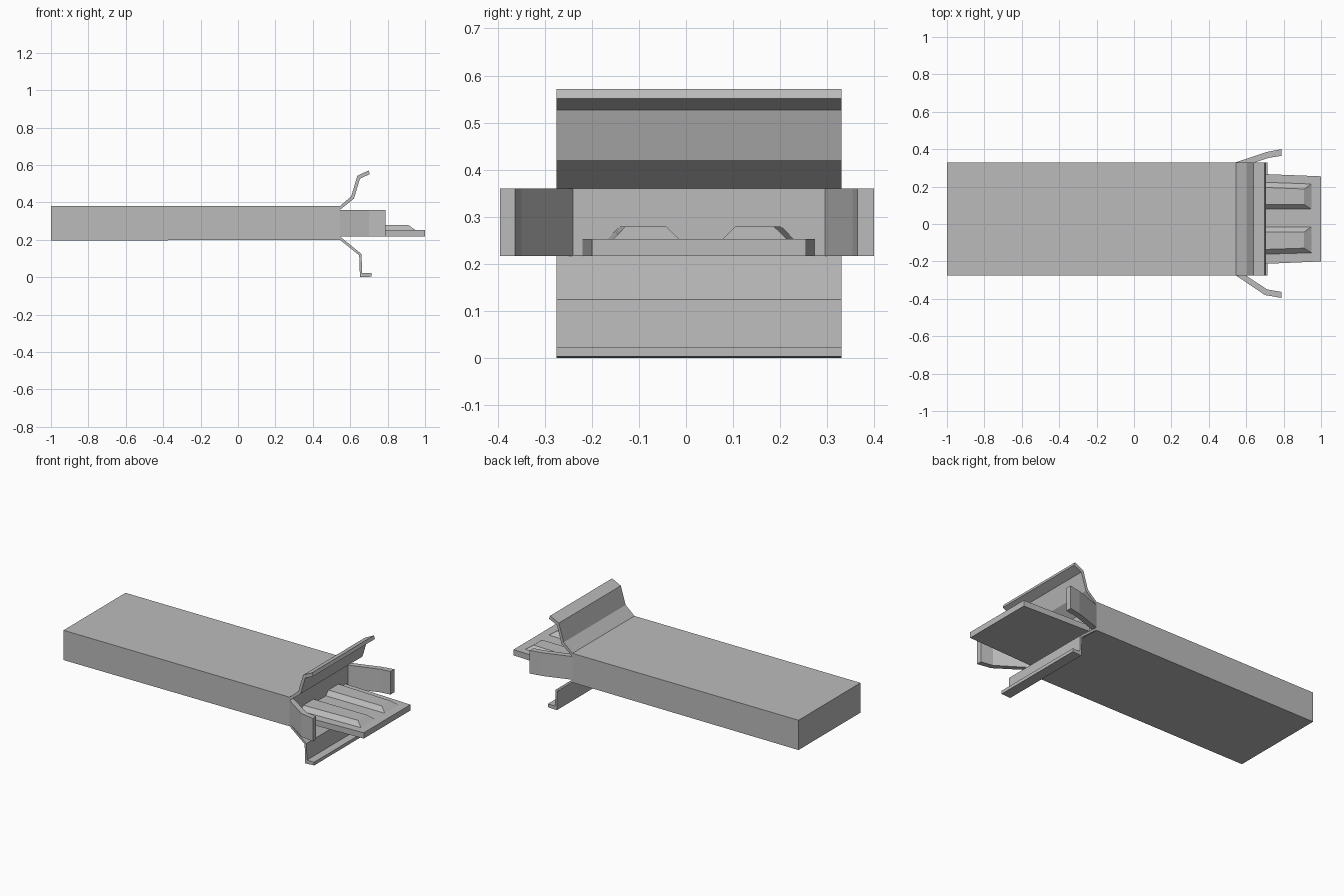
import bpy
import bmesh
from mathutils import Vector

cube = bpy.data.objects.get("Cube")
if cube:
    bpy.data.objects.remove(cube, do_unlink=True)

grey = bpy.data.materials.new("plain grey")
grey.use_nodes = True
COLOUR = (0.5, 0.5, 0.5, 1)
grey.diffuse_color = COLOUR
grey.node_tree.nodes["Principled BSDF"].inputs["Base Color"].default_value = COLOUR

Y_MIN, Y_MAX = -0.275, 0.33
X_JOINT = 0.545


def add_object(name, bm):
    bmesh.ops.recalc_face_normals(bm, faces=bm.faces)
    mesh = bpy.data.meshes.new(name)
    bm.to_mesh(mesh)
    bm.free()
    mesh.materials.append(grey)
    obj = bpy.data.objects.new(name, mesh)
    bpy.context.collection.objects.link(obj)
    return obj


def prism(name, profile, axis, low, high):
    """Extrude an xz profile along y, or an xy profile along z."""
    bm = bmesh.new()
    if axis == "y":
        points = [(a, low, b) for a, b in profile]
        shift = Vector((0, high - low, 0))
    else:
        points = [(a, b, low) for a, b in profile]
        shift = Vector((0, 0, high - low))
    face = bm.faces.new([bm.verts.new(p) for p in points])
    result = bmesh.ops.extrude_face_region(bm, geom=[face])
    moved = [v for v in result["geom"] if isinstance(v, bmesh.types.BMVert)]
    bmesh.ops.translate(bm, verts=moved, vec=shift)
    return add_object(name, bm)


def loft(name, rings):
    """Bridge consecutive four-point rings and cap both ends."""
    bm = bmesh.new()
    loops = [[bm.verts.new(p) for p in ring] for ring in rings]
    for a, b in zip(loops, loops[1:]):
        for i in range(4):
            j = (i + 1) % 4
            bm.faces.new((a[i], a[j], b[j], b[i]))
    bm.faces.new(loops[0])
    bm.faces.new(loops[-1])
    return add_object(name, bm)


# Long flat body
prism("body", [(-1, 0.196), (X_JOINT, 0.2), (X_JOINT, 0.38), (-1, 0.38)],
      "y", Y_MIN, Y_MAX)

# Upper and lower bent flaps
prism("upper_flap", [(X_JOINT, 0.38), (0.605, 0.432), (0.638, 0.542), (0.698, 0.571),
                     (0.705, 0.551), (0.652, 0.527), (0.62, 0.42), (X_JOINT, 0.36)],
      "y", Y_MIN, Y_MAX)
prism("lower_flap", [(X_JOINT, 0.2), (0.648, 0.117), (0.652, 0), (0.713, 0.003),
                     (0.713, 0.023), (0.664, 0.023), (0.66, 0.124), (X_JOINT, 0.218)],
      "y", Y_MIN, Y_MAX)

# Side flaps bending outwards
prism("left_side_flap", [(X_JOINT, Y_MAX), (0.71, 0.385), (0.788, 0.4),
                         (0.788, 0.364), (0.722, 0.354), (X_JOINT, 0.295)],
      "z", 0.217, 0.36)
prism("right_side_flap", [(X_JOINT, Y_MIN), (0.7, -0.38), (0.788, -0.395),
                          (0.788, -0.363), (0.712, -0.35), (X_JOINT, -0.24)],
      "z", 0.217, 0.36)

# Tapered tongue
prism("tongue", [(X_JOINT, -0.22), (1, -0.2), (1, 0.255), (X_JOINT, 0.273)],
      "z", 0.217, 0.253)

# Raised ribs on the tongue, with a sloped front end
for name, start, end in (("left_rib", (0.078, 0.23), (0.078, 0.215)),
                         ("right_rib", (-0.167, -0.014), (-0.155, -0.014))):
    def ring(x_base, x_top, span):
        low, high = span
        return [(x_base, low, 0.252), (x_base, high, 0.252),
                (x_top, high - 0.028, 0.279), (x_top, low + 0.026, 0.279)]
    loft(name, [ring(X_JOINT, X_JOINT, start), ring(0.95, 0.91, end)])
